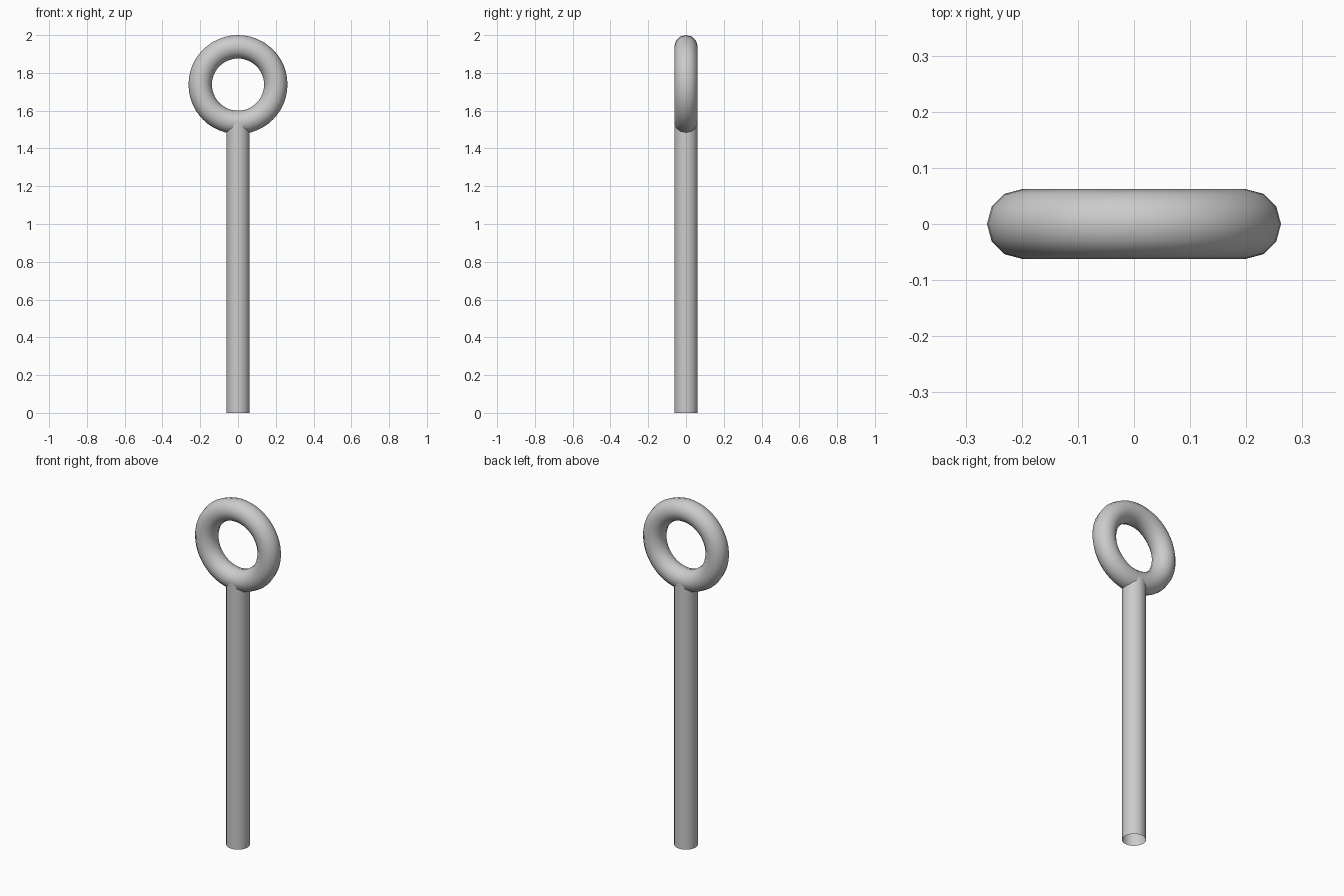
import bpy, math

if "Cube" in bpy.data.objects:
    bpy.data.objects.remove(bpy.data.objects["Cube"])

R, r = 0.2, 0.062          # ring radius and bar thickness
ZC = 2.0 - R - r           # ring centre height

# ring, standing upright and facing the front
bpy.ops.mesh.primitive_torus_add(major_radius=R, minor_radius=r,
                                 major_segments=48, minor_segments=12,
                                 location=(0, 0, ZC),
                                 rotation=(math.pi / 2, 0, 0))
ring = bpy.context.object
ring.name = "ring"
bpy.ops.object.shade_smooth()

# shaft, open at the foot, its top buried in the ring's bar
top = ZC - R
bpy.ops.mesh.primitive_cylinder_add(vertices=24, radius=r, depth=top,
                                    end_fill_type='NOTHING',
                                    location=(0, 0, top / 2))
shaft = bpy.context.object
shaft.name = "shaft"
bpy.ops.object.shade_smooth()
